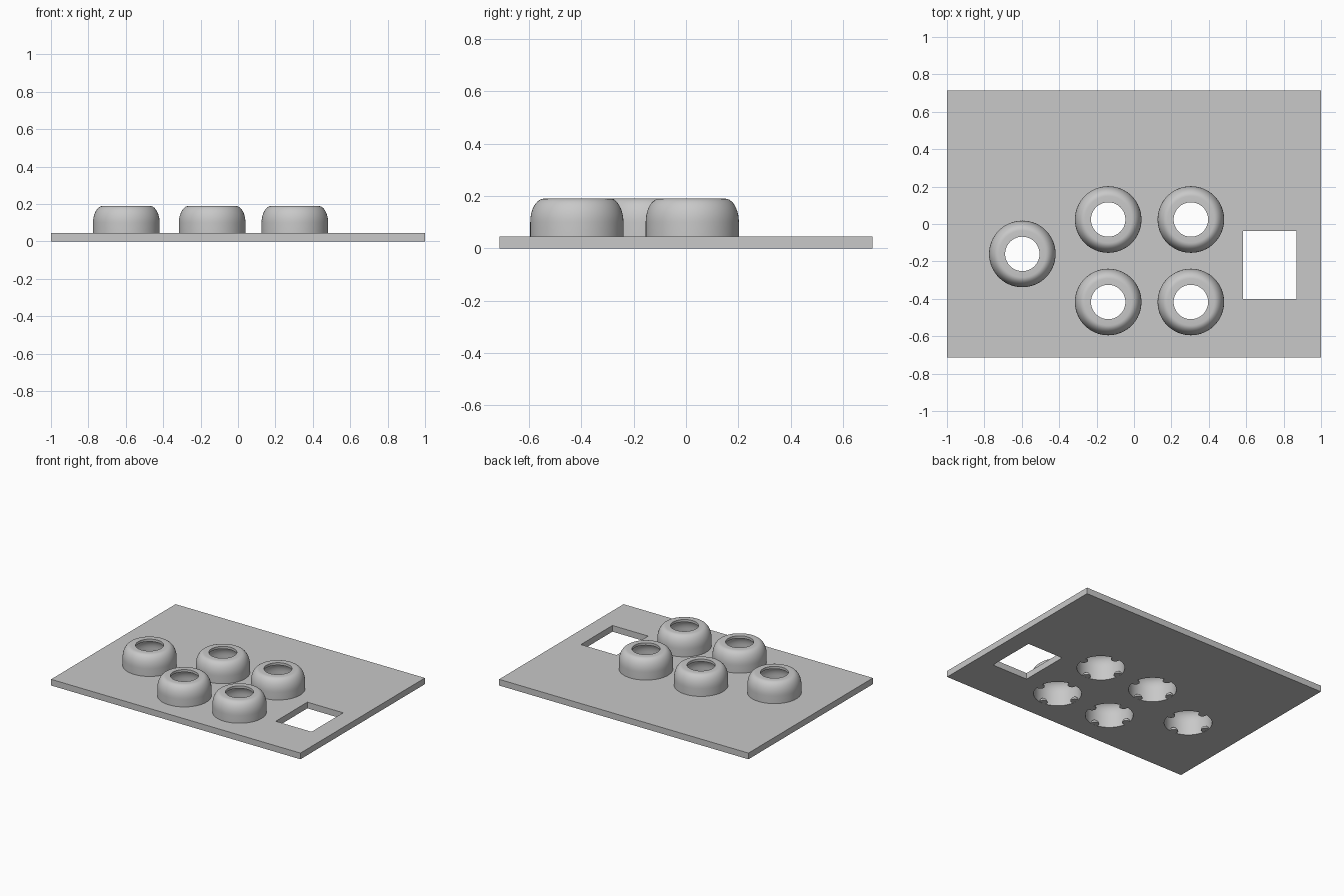
import bpy
import bmesh
from math import cos, sin, pi, radians
from mathutils import Matrix, Vector

cube = bpy.data.objects.get("Cube")
if cube:
    bpy.data.objects.remove(cube, do_unlink=True)

THICK = 0.045
HOLE = 0.157
SEG = 64
CENTRES = [(-0.597, -0.16), (-0.138, 0.024), (0.304, 0.024),
           (-0.138, -0.417), (0.304, -0.417)]

grey = bpy.data.materials.new("plain grey")
grey.use_nodes = True
colour = (0.58, 0.58, 0.58, 1)
grey.diffuse_color = colour
grey.node_tree.nodes["Principled BSDF"].inputs["Base Color"].default_value = colour


def select_only(obj):
    bpy.ops.object.select_all(action='DESELECT')
    obj.select_set(True)
    bpy.context.view_layer.objects.active = obj


def rect(x0, x1, y0, y1):
    return [(x0, y0), (x1, y0), (x1, y1), (x0, y1)]


def ring(cx, cy, r):
    return [(cx + r * cos(2 * pi * i / SEG), cy + r * sin(2 * pi * i / SEG))
            for i in range(SEG)]


# Base plate: filled outline with a window and five round openings
curve = bpy.data.curves.new("base_plate", 'CURVE')
curve.dimensions = '2D'
curve.fill_mode = 'BOTH'
curve.extrude = THICK / 2
loops = [rect(-1, 1, -0.713, 0.713), rect(0.583, 0.87, -0.4, -0.038)]
loops += [ring(x, y, HOLE) for x, y in CENTRES]
for loop in loops:
    spline = curve.splines.new('POLY')
    spline.points.add(len(loop) - 1)
    for point, (x, y) in zip(spline.points, loop):
        point.co = (x, y, 0, 1)
    spline.use_cyclic_u = True
plate = bpy.data.objects.new("base_plate", curve)
plate.location.z = THICK / 2
bpy.context.collection.objects.link(plate)
curve.materials.append(grey)
select_only(plate)
bpy.ops.object.convert(target='MESH')
bpy.ops.object.shade_smooth_by_angle(angle=radians(30))


def arc(cr, cz, rr, rz, steps):
    return [(cr + rr * cos(pi / 2 * i / steps), cz + rz * sin(pi / 2 * i / steps))
            for i in range(steps + 1)]


# Hollow cup: closed wall section turned around z
outer = [(0.178, THICK)] + arc(0.125, 0.1, 0.053, 0.09, 10)
inner = arc(0.105, 0.095, HOLE - 0.105, 0.077, 8) + [(0.092, 0.172)]
section = outer + [(0.092, 0.19)] + inner[::-1] + [(HOLE, THICK)]


def make_cup_mesh():
    bm = bmesh.new()
    verts = [bm.verts.new((r, 0, z)) for r, z in section]
    edges = [bm.edges.new((verts[i], verts[(i + 1) % len(verts)]))
             for i in range(len(verts))]
    bmesh.ops.spin(bm, geom=verts + edges, cent=(0, 0, 0), axis=(0, 0, 1),
                   angle=2 * pi, steps=SEG, use_duplicate=False)
    bmesh.ops.remove_doubles(bm, verts=bm.verts, dist=0.0001)
    bmesh.ops.recalc_face_normals(bm, faces=bm.faces)
    mesh = bpy.data.meshes.new("cup")
    bm.to_mesh(mesh)
    bm.free()
    mesh.materials.append(grey)
    return mesh


# Four small retaining bumps inside the lower opening
def make_bump_mesh():
    bm = bmesh.new()
    for k in range(4):
        place = Matrix.Rotation(k * pi / 2, 4, 'Z') @ Matrix.Translation((0.146, 0, 0))
        bmesh.ops.create_uvsphere(bm, u_segments=16, v_segments=10,
                                  radius=0.028, matrix=place)
    bmesh.ops.bisect_plane(bm, geom=bm.verts[:] + bm.edges[:] + bm.faces[:],
                           plane_co=Vector((0, 0, 0.0005)), plane_no=Vector((0, 0, 1)),
                           clear_inner=True)
    bmesh.ops.holes_fill(bm, edges=[e for e in bm.edges if e.is_boundary])
    bmesh.ops.recalc_face_normals(bm, faces=bm.faces)
    mesh = bpy.data.meshes.new("retaining_bumps")
    bm.to_mesh(mesh)
    bm.free()
    mesh.materials.append(grey)
    return mesh


for name, mesh in (("cup", make_cup_mesh()), ("retaining_bumps", make_bump_mesh())):
    for i, (x, y) in enumerate(CENTRES):
        obj = bpy.data.objects.new(f"{name}_{i + 1}", mesh)
        obj.location = (x, y, 0)
        bpy.context.collection.objects.link(obj)
    select_only(obj)
    bpy.ops.object.shade_smooth_by_angle(angle=radians(35))
